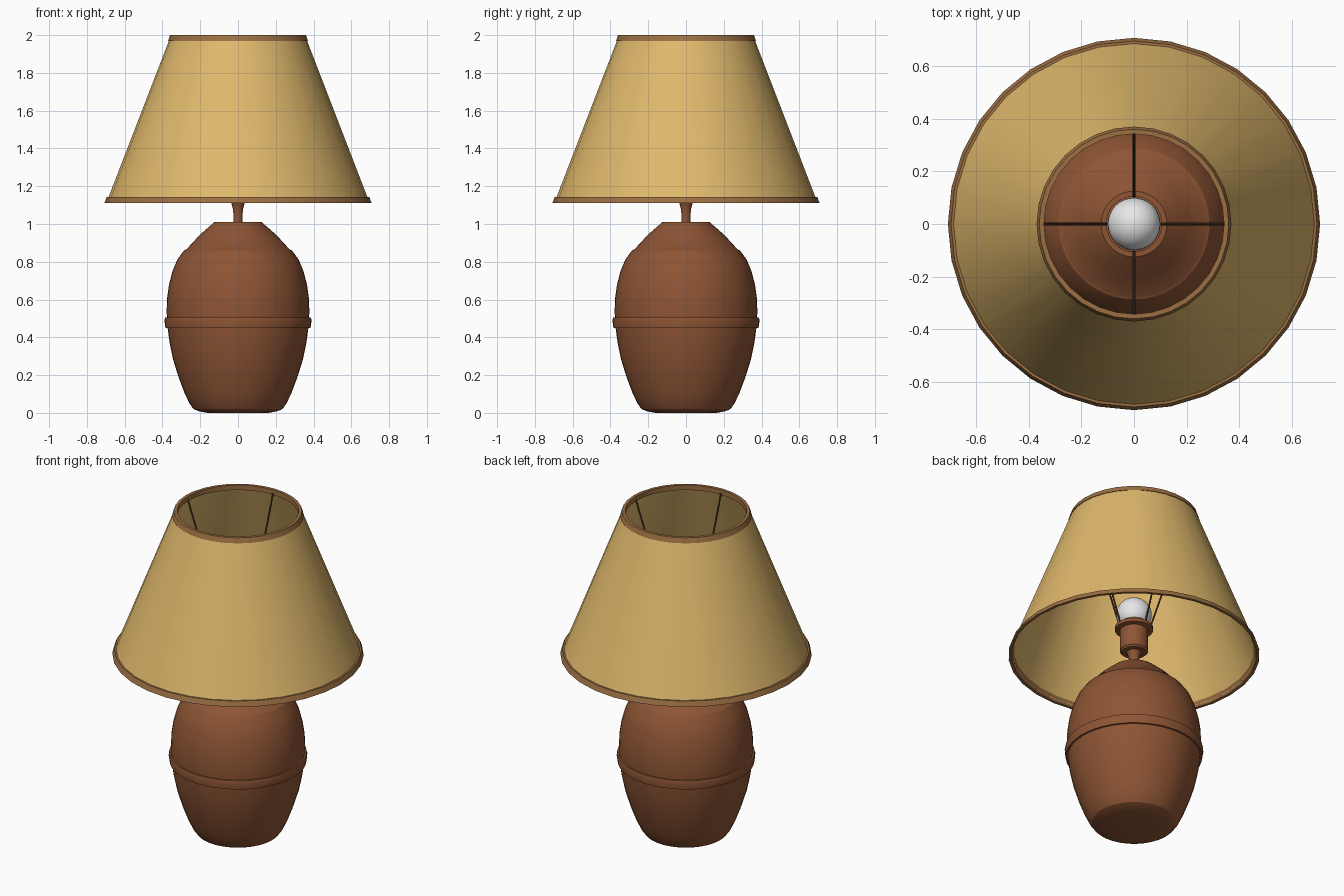
import bpy, bmesh, math
from mathutils import Vector

cube = bpy.data.objects.get("Cube")
if cube:
    bpy.data.objects.remove(cube, do_unlink=True)


def material(name, rgb):
    m = bpy.data.materials.new(name)
    m.use_nodes = True
    m.diffuse_color = (*rgb, 1)
    bsdf = next(n for n in m.node_tree.nodes if n.type == 'BSDF_PRINCIPLED')
    bsdf.inputs["Base Color"].default_value = (*rgb, 1)
    return m


wood = material("brown_ceramic", (0.27, 0.09, 0.035))
trim = material("light_brown_trim", (0.33, 0.16, 0.055))
fabric = material("tan_fabric", (0.74, 0.48, 0.15))
glass = material("white_glass", (0.8, 0.8, 0.8))
metal = material("dark_wire", (0.08, 0.035, 0.015))


def finish(obj, mat, angle=30):
    obj.data.materials.append(mat)
    bpy.ops.object.select_all(action='DESELECT')
    obj.select_set(True)
    bpy.context.view_layer.objects.active = obj
    bpy.ops.object.shade_smooth_by_angle(angle=math.radians(angle))


def lathe(name, profile, mat, sides=48, closed=False):
    """Turn an (r, z) profile around the z axis."""
    bm = bmesh.new()
    verts = [bm.verts.new((r, 0, z)) for r, z in profile]
    pairs = list(zip(verts, verts[1:]))
    if closed:
        pairs.append((verts[-1], verts[0]))
    edges = [bm.edges.new(p) for p in pairs]
    bmesh.ops.spin(bm, geom=verts + edges, cent=(0, 0, 0), axis=(0, 0, 1),
                   angle=math.tau, steps=sides, use_duplicate=False)
    bmesh.ops.remove_doubles(bm, verts=bm.verts, dist=0.0005)
    bmesh.ops.recalc_face_normals(bm, faces=bm.faces)
    mesh = bpy.data.meshes.new(name)
    bm.to_mesh(mesh)
    bm.free()
    obj = bpy.data.objects.new(name, mesh)
    bpy.context.collection.objects.link(obj)
    finish(obj, mat)
    return obj


# Rounded body with a stepped, conical shoulder
lathe("lamp_body", [
    (0, 0), (0.16, 0), (0.205, 0.008), (0.235, 0.02), (0.257, 0.05),
    (0.285, 0.11), (0.315, 0.19), (0.343, 0.28), (0.362, 0.37), (0.374, 0.46),
    (0.378, 0.54), (0.375, 0.61), (0.365, 0.68), (0.347, 0.75),
    (0.322, 0.81), (0.286, 0.86), (0.274, 0.865), (0.2, 0.945),
    (0.125, 1.01), (0, 1.01)], wood)

# Raised belt around the body
lathe("body_band", [(0.36, 0.45), (0.384, 0.45), (0.39, 0.49),
                    (0.386, 0.505), (0.36, 0.505)], wood, closed=True)

# Stem flaring into the bulb socket
lathe("stem", [(0, 1.0), (0.025, 1.0), (0.025, 1.06), (0.028, 1.085),
               (0.035, 1.11), (0.045, 1.13), (0, 1.13)], wood, 24)
lathe("socket", [(0, 1.125), (0.07, 1.125), (0.08, 1.135), (0.08, 1.265),
                 (0.107, 1.27), (0.107, 1.29), (0.08, 1.295),
                 (0.08, 1.315), (0, 1.315)], wood, 32)

# Light bulb
bpy.ops.mesh.primitive_uv_sphere_add(segments=32, ring_count=16, radius=0.1,
                                     location=(0, 0, 1.37))
bulb = bpy.context.object
bulb.name = "bulb"
finish(bulb, glass, 60)

# Thin conical shade with a trim ring at each end
lathe("shade", [(0.692, 1.125), (0.36, 1.985), (0.352, 1.985), (0.684, 1.125)],
      fabric, 32, closed=True)
lathe("shade_top_trim", [(0.37, 1.97), (0.36, 2.0), (0.342, 2.0), (0.342, 1.97)],
      trim, 32, closed=True)
lathe("shade_bottom_trim", [(0.707, 1.112), (0.695, 1.143), (0.676, 1.143),
                            (0.69, 1.112)], trim, 32, closed=True)

# Four wires from the socket up to the top ring
start, end = Vector((0.1, 0, 1.28)), Vector((0.345, 0, 1.98))
for i in range(4):
    bpy.ops.mesh.primitive_cylinder_add(vertices=8, radius=0.005,
                                        depth=(end - start).length)
    wire = bpy.context.object
    wire.name = f"shade_wire_{i + 1}"
    tilt = math.atan2(end.x - start.x, end.z - start.z)
    turn = i * math.pi / 2
    mid = (start + end) / 2
    wire.rotation_euler = (0, tilt, turn)
    wire.location = (mid.x * math.cos(turn), mid.x * math.sin(turn), mid.z)
    finish(wire, metal, 60)
